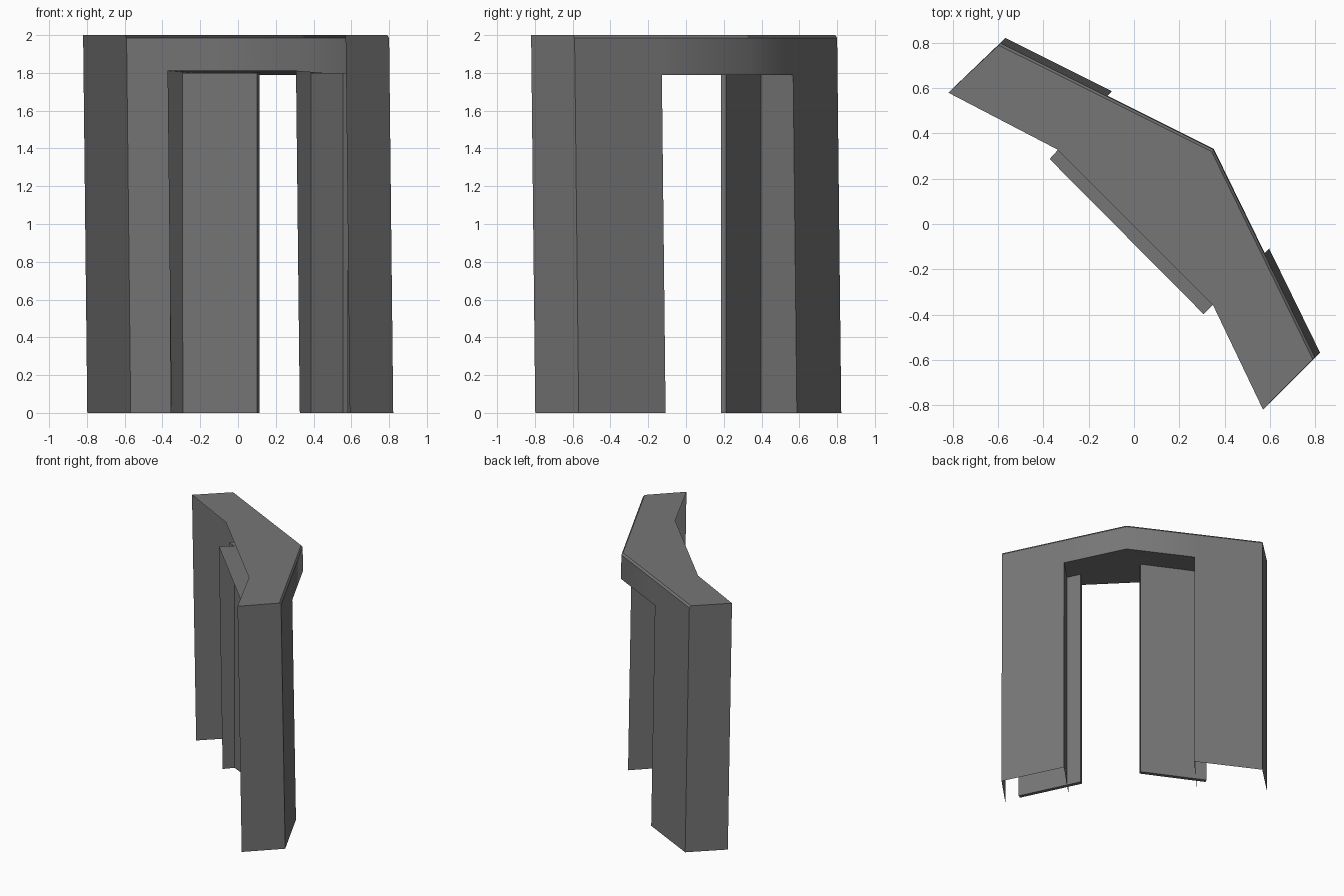
import bpy, bmesh, math
from mathutils import Vector

if "Cube" in bpy.data.objects:
    bpy.data.objects.remove(bpy.data.objects["Cube"])

grey = bpy.data.materials.new("mid_grey")
grey.diffuse_color = (0.18, 0.18, 0.18, 1)
grey.use_nodes = True
grey.node_tree.nodes["Principled BSDF"].inputs["Base Color"].default_value = grey.diffuse_color


def lean(p, z):
    # the frame leans slightly towards the front corner as it rises
    s = 0.011 * (2 - z)
    return (p[0] + s, p[1] + s, z)


def make(name, polys):
    bm = bmesh.new()
    for poly in polys:
        bm.faces.new([bm.verts.new(v) for v in poly])
    bmesh.ops.remove_doubles(bm, verts=bm.verts, dist=0.0005)
    bmesh.ops.recalc_face_normals(bm, faces=bm.faces)
    me = bpy.data.meshes.new(name)
    bm.to_mesh(me)
    bm.free()
    me.materials.append(grey)
    ob = bpy.data.objects.new(name, me)
    bpy.context.collection.objects.link(ob)
    return ob


# plan outline at the top
back_l, apex, back_r = (-0.59, 0.80), (0.35, 0.33), (0.80, -0.59)
rim_l, rim_a, rim_r = (-0.598, 0.79), (0.343, 0.32), (0.79, -0.598)
front_l, front_r = (-0.82, 0.58), (0.57, -0.82)
notch_l, notch_r = (-0.34, 0.33), (0.35, -0.36)
open_l, open_r = (-0.12, 0.565), (0.575, -0.13)
jamb_l, jamb_r = (-0.375, 0.285), (0.305, -0.40)
TOP, EDGE, HEAD_B, HEAD_F = 2.0, 1.985, 1.79, 1.812


def wall(a, b, z0, z1):
    return [lean(a, z0), lean(b, z0), lean(b, z1), lean(a, z1)]


# top slab with the narrow chamfer along the back edge
make("top_cover", [
    [lean(p, TOP) for p in (front_l, rim_l, rim_a, rim_r, front_r, notch_r, notch_l)],
    [lean(back_l, EDGE), lean(apex, EDGE), lean(rim_a, TOP), lean(rim_l, TOP)],
    [lean(apex, EDGE), lean(back_r, EDGE), lean(rim_r, TOP), lean(rim_a, TOP)],
])

# band over the opening, smooth over the bend
lintel = make("lintel", [wall(open_l, apex, HEAD_B, EDGE),
                         wall(apex, open_r, HEAD_B, EDGE)])
bpy.context.view_layer.objects.active = lintel
lintel.select_set(True)
bpy.ops.object.shade_smooth_by_angle(angle=math.radians(45))

# posts: back skin, end and jamb, open at the front and underneath
for side, back, opening, rim, front, jamb in (
        ("left", back_l, open_l, rim_l, front_l, jamb_l),
        ("right", back_r, open_r, rim_r, front_r, jamb_r)):
    make(side + "_post", [
        wall(back, opening, 0, EDGE),
        [lean(front, 0), lean(back, 0), lean(back, EDGE), lean(rim, TOP), lean(front, TOP)],
        [lean(opening, 0), lean(jamb, 0), lean(jamb, HEAD_F), lean(opening, HEAD_B)],
    ])

# underside of the lintel
make("soffit", [[lean(jamb_l, HEAD_F), lean(open_l, HEAD_B), lean(apex, HEAD_B)],
                [lean(jamb_l, HEAD_F), lean(apex, HEAD_B), lean(jamb_r, HEAD_F)],
                [lean(jamb_r, HEAD_F), lean(apex, HEAD_B), lean(open_r, HEAD_B)]])


# sliding door leaves, partly drawn into the posts
def leaf(name, tip, direction, normal):
    t, d = Vector(tip), Vector(direction).normalized() * 0.51
    n = Vector(normal).normalized() * 0.03
    ring = [t, t + d, t + d + n, t + n]
    lo = [(p.x, p.y, 0.0) for p in ring]
    hi = [(p.x, p.y, 1.80) for p in ring]
    sides = [[lo[i], lo[(i + 1) % 4], hi[(i + 1) % 4], hi[i]] for i in range(4)]
    make(name, sides + [lo, hi])


leaf("left_door_leaf", (0.10, 0.185), (-0.9, 0.433), (0.433, 0.9))
leaf("right_door_leaf", (0.334, -0.21), (0.433, -0.9), (0.9, 0.433))
